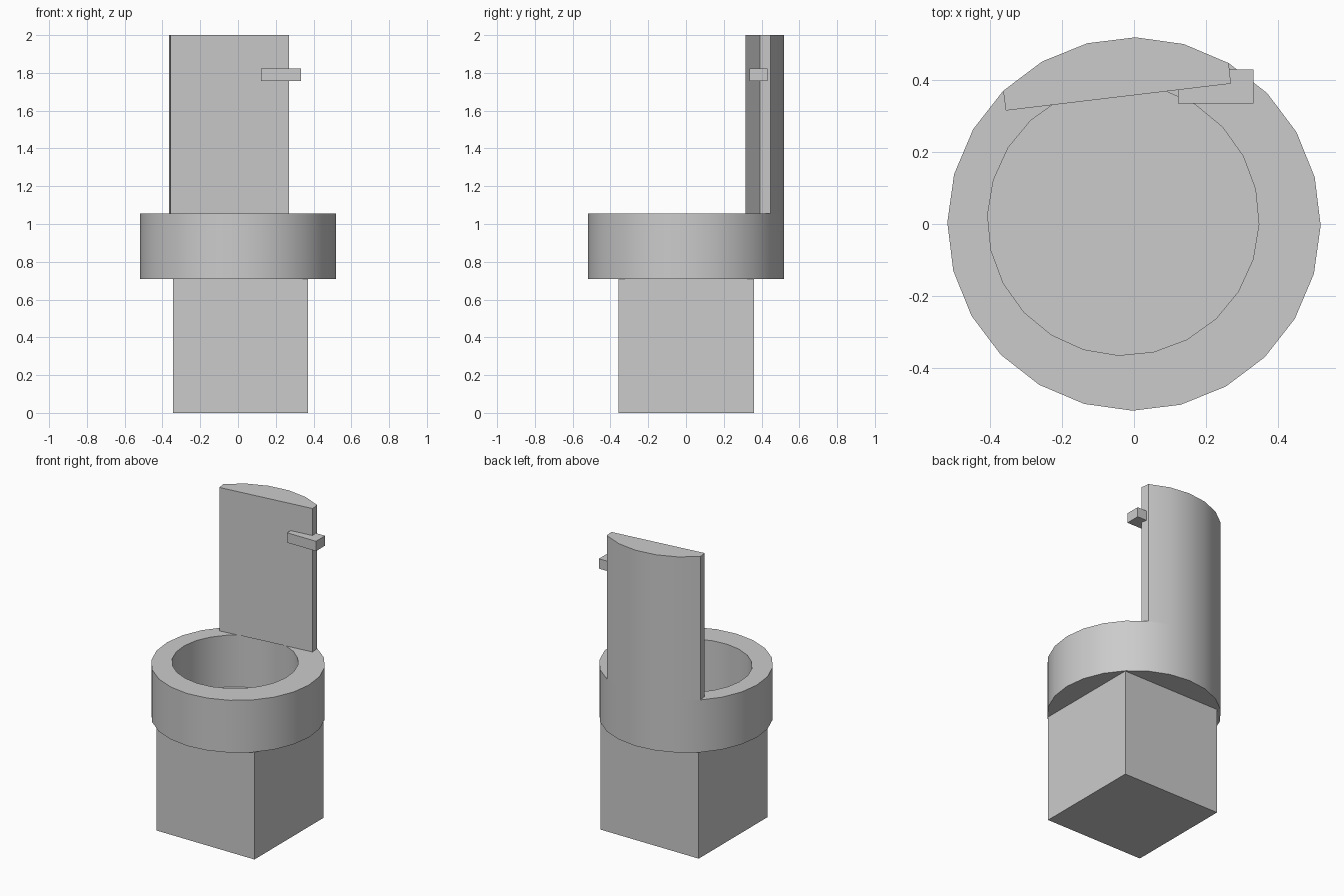
import bpy, bmesh
from math import sin, cos, radians

cube = bpy.data.objects.get("Cube")
if cube:
    bpy.data.objects.remove(cube, do_unlink=True)

grey = bpy.data.materials.new("light grey")
grey.use_nodes = True
grey.diffuse_color = (0.6, 0.6, 0.6, 1)
grey.node_tree.nodes["Principled BSDF"].inputs["Base Color"].default_value = (0.6, 0.6, 0.6, 1)

SIDES = 24
STEP = 360 / SIDES
BASE_TOP, RIM, TOP = 0.71, 1.055, 2.0
FLOOR = BASE_TOP + 0.004


def circle(radius, turn, cx=0, cy=0, first=0, count=SIDES):
    """Points of a regular polygon, or a run of its corners."""
    angles = [radians(turn + STEP * i) for i in range(first, first + count)]
    return [(cx + radius * cos(a), cy + radius * sin(a)) for a in angles]


def finish(name, bm, smooth=False):
    bmesh.ops.recalc_face_normals(bm, faces=bm.faces)
    mesh = bpy.data.meshes.new(name)
    bm.to_mesh(mesh)
    bm.free()
    mesh.materials.append(grey)
    obj = bpy.data.objects.new(name, mesh)
    bpy.context.collection.objects.link(obj)
    if smooth:
        bpy.ops.object.select_all(action="DESELECT")
        obj.select_set(True)
        bpy.context.view_layer.objects.active = obj
        bpy.ops.object.shade_smooth_by_angle(angle=radians(30))
    return obj


def loop(bm, points, z):
    return [bm.verts.new((x, y, z)) for x, y in points]


def bridge(bm, a, b):
    n = len(a)
    for i in range(n):
        j = (i + 1) % n
        bm.faces.new((a[i], a[j], b[j], b[i]))


def prism(name, points, z0, z1, smooth=False):
    bm = bmesh.new()
    low, high = loop(bm, points, z0), loop(bm, points, z1)
    bridge(bm, low, high)
    bm.faces.new(low)
    bm.faces.new(high)
    return finish(name, bm, smooth)


def box(name, x0, x1, y0, y1, z0, z1):
    return prism(name, [(x0, y0), (x1, y0), (x1, y1), (x0, y1)], z0, z1)


# Square base
box("base", -0.345, 0.37, -0.357, 0.36, 0, BASE_TOP)

# Round bowl with an off-centre hollow
outer = circle(0.52, -0.5)
inner = circle(0.378, -2, -0.03, 0.012)
bm = bmesh.new()
rings = [loop(bm, outer, BASE_TOP), loop(bm, outer, RIM),
         loop(bm, inner, RIM), loop(bm, inner, FLOOR)]
for a, b in zip(rings, rings[1:]):
    bridge(bm, a, b)
bm.faces.new(rings[0])
bm.faces.new(rings[-1])
finish("bowl", bm, True)

# Upright lid: a slice of the bowl's outline with a flat inner face
arc = circle(0.52, -0.5, first=4, count=6)
prism("raised_lid", arc + [(-0.357, 0.316), (0.27, 0.391)], RIM, TOP, True)

# Small latch on the lid's edge
box("latch", 0.122, 0.333, 0.336, 0.431, 1.757, 1.822)
